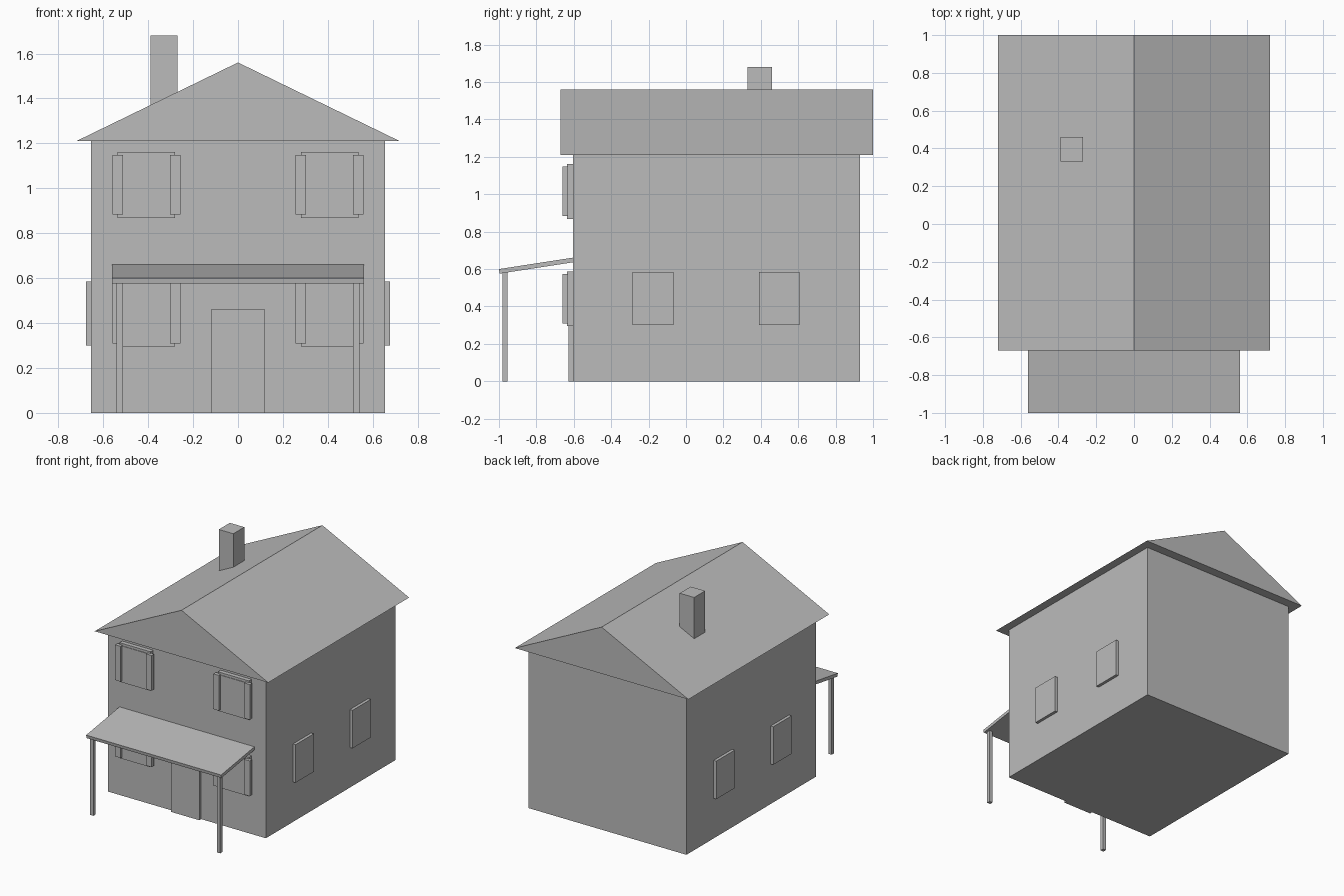
import bpy

cube = bpy.data.objects.get("Cube")
if cube:
    bpy.data.objects.remove(cube, do_unlink=True)

# One plain grey for the whole house
GREY = (0.5, 0.5, 0.5, 1)
grey = bpy.data.materials.new("plain grey")
grey.use_nodes = True
grey.diffuse_color = GREY
grey.node_tree.nodes["Principled BSDF"].inputs["Base Color"].default_value = GREY


def prism(name, profile, a, b, axis):
    """Extrude a 2D profile from a to b along x or y; z is always the second profile axis."""
    def place(p, t):
        return (t, p[0], p[1]) if axis == "x" else (p[0], t, p[1])
    n = len(profile)
    verts = [place(p, t) for t in (a, b) for p in profile]
    faces = [tuple(range(n)), tuple(reversed(range(n, 2 * n)))]
    faces += [(i, i + n, (i + 1) % n + n, (i + 1) % n) for i in range(n)]
    if axis == "x":
        faces = [tuple(reversed(f)) for f in faces]
    mesh = bpy.data.meshes.new(name)
    mesh.from_pydata(verts, [], faces)
    mesh.materials.append(grey)
    obj = bpy.data.objects.new(name, mesh)
    bpy.context.collection.objects.link(obj)
    return obj


def box(name, x, y, z):
    (x0, x1), (z0, z1) = sorted(x), z
    return prism(name, [(x0, z0), (x1, z0), (x1, z1), (x0, z1)], y[0], y[1], "y")


WALL_X, FRONT, BACK, EAVES = 0.655, -0.605, 0.93, 1.21

# Main volumes
box("house_walls", (-WALL_X, WALL_X), (FRONT, BACK), (0, EAVES))
prism("gable_roof", [(-0.72, EAVES), (0.72, EAVES), (0, 1.56)], -0.67, 1.0, "y")
box("chimney", (-0.39, -0.27), (0.33, 0.46), (1.3, 1.68))
box("front_door", (-0.118, 0.118), (-0.627, FRONT), (0, 0.463))

# Porch: sloping slab on two posts
prism("porch_roof", [(-0.996, 0.576), (FRONT, 0.636), (FRONT, 0.661), (-1.0, 0.6)],
      -0.56, 0.56, "x")

for side, s in (("left", 1), ("right", -1)):
    box(f"porch_post_{side}", (s * 0.513, s * 0.54), (-0.982, -0.955), (0, 0.588))

    # Front windows on two floors: frame, pane and a pair of shutters
    for floor, z in (("lower", 0.295), ("upper", 0.868)):
        tag = f"{floor}_{side}"
        box(f"window_frame_{tag}", (s * 0.28, s * 0.537), (-0.637, FRONT), (z, z + 0.293))
        box(f"window_pane_{tag}", (s * 0.302, s * 0.513), (-0.641, -0.63), (z + 0.015, z + 0.275))
        for part, x in (("inner", 0.256), ("outer", 0.513)):
            box(f"{part}_shutter_{tag}", (s * x, s * (x + 0.046)), (-0.659, -0.63),
                (z + 0.015, z + 0.28))

    # Side windows
    for part, y in (("front", -0.285), ("rear", 0.39)):
        box(f"{part}_side_window_{side}", (s * 0.64, s * 0.677), (y, y + 0.217), (0.3, 0.585))
